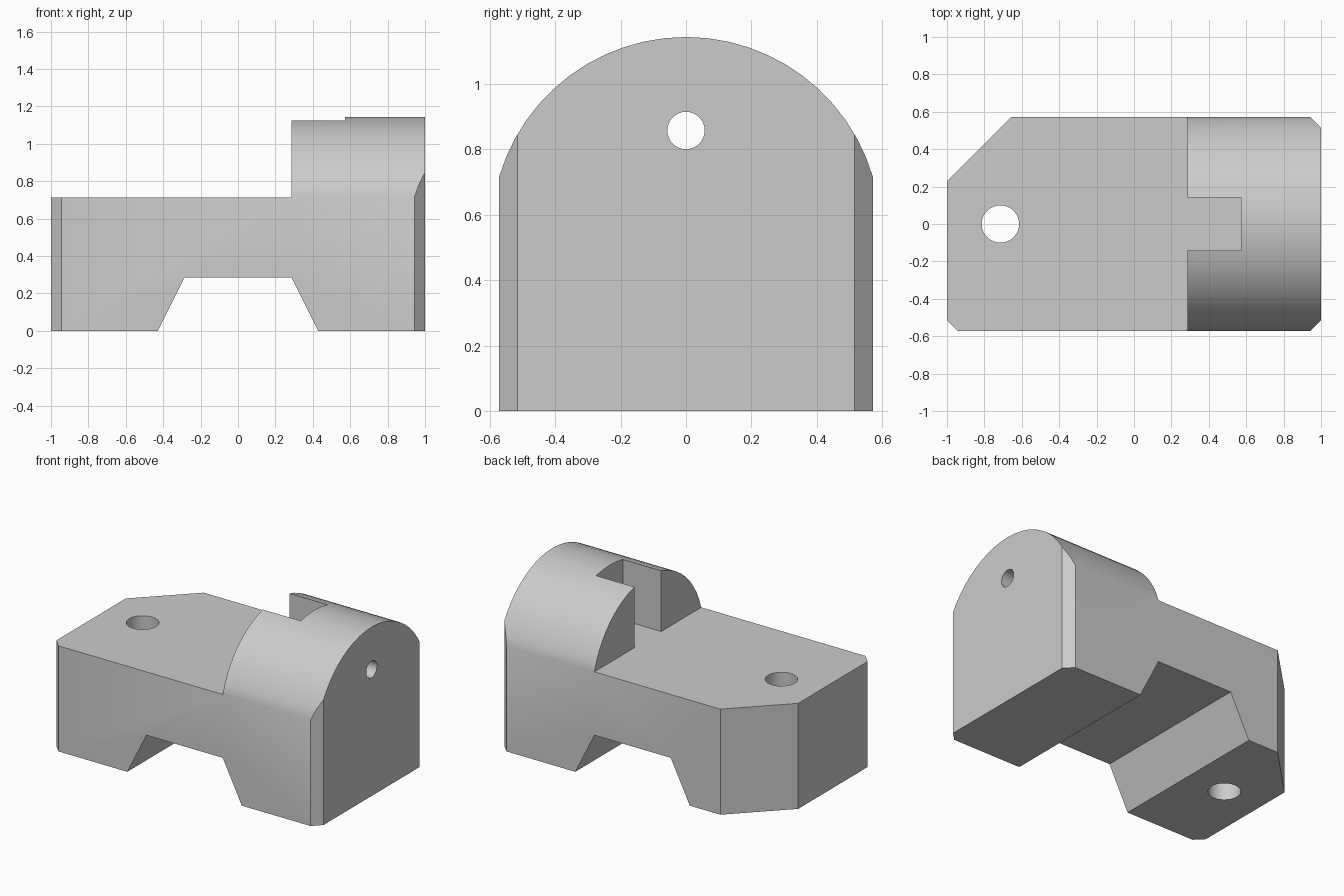
import bpy
import bmesh
from math import asin, sin, cos, pi, radians
from mathutils import Matrix, Vector

UNIT = 1 / 7  # one design unit; the block is 14 x 8 x 8

if "Cube" in bpy.data.objects:
    bpy.data.objects.remove(bpy.data.objects["Cube"], do_unlink=True)

grey = bpy.data.materials.new("plain grey")
grey.use_nodes = True
color = (0.6, 0.6, 0.6, 1)
grey.diffuse_color = color
grey.node_tree.nodes["Principled BSDF"].inputs["Base Color"].default_value = color


def prism(name, outline, axis, start, end):
    """Extrude a 2D outline along the x, y or z axis."""
    place = {"x": lambda a, b: (start, a, b),
             "y": lambda a, b: (a, start, b),
             "z": lambda a, b: (a, b, start)}[axis]
    move = Vector([(end - start) * (axis == k) for k in "xyz"])
    bm = bmesh.new()
    face = bm.faces.new([bm.verts.new(place(a, b)) for a, b in outline])
    grown = bmesh.ops.extrude_face_region(bm, geom=[face], use_keep_orig=True)
    moved = [v for v in grown["geom"] if isinstance(v, bmesh.types.BMVert)]
    bmesh.ops.translate(bm, verts=moved, vec=move)
    bmesh.ops.recalc_face_normals(bm, faces=bm.faces)
    mesh = bpy.data.meshes.new(name)
    bm.to_mesh(mesh)
    bm.free()
    mesh.materials.append(grey)
    obj = bpy.data.objects.new(name, mesh)
    bpy.context.collection.objects.link(obj)
    return obj


def circle(a, b, radius, sides=32):
    return [(a + radius * cos(2 * pi * i / sides),
             b + radius * sin(2 * pi * i / sides)) for i in range(sides)]


def corner(sx, sy, size):
    """Triangle that slices off a plan corner, reaching past the block."""
    x, y = 7 * sx, 4 * sy
    return [(x - sx * (size + 1), y + sy), (x + sx, y - sy * (size + 1)),
            (x + sx, y + sy)]


# Arched block: straight walls with a circular crown
radius = 25 / 6
half_angle = asin(4 / radius)
steps = 24
crown = [(radius * sin(t), 8 - radius + radius * cos(t))
         for t in (half_angle * (1 - 2 * i / steps) for i in range(1, steps))]
body = prism("clamp_block", [(-4, 0), (4, 0), (4, 5)] + crown + [(-4, 5)],
             "x", -7, 7)

# Cutters: deck with slot, underside notch, corners and holes
cutters = [
    prism("deck_cutter", [(-8, -5), (2, -5), (2, -1), (4, -1), (4, 1),
                          (2, 1), (2, 5), (-8, 5)], "z", 5, 9),
    prism("notch_cutter", [(-3.5, -1), (3.5, -1), (2, 2), (-2, 2)], "y", -5, 5),
    prism("bolt_hole_cutter", circle(-5, 0, 0.7), "z", -1, 7),
    prism("pin_hole_cutter", circle(0, 6, 0.4), "x", 3, 8),
]
for sx, sy, size in ((-1, 1, 2.4), (-1, -1, 0.4), (1, 1, 0.4), (1, -1, 0.4)):
    cutters.append(prism("corner_cutter", corner(sx, sy, size), "z", -1, 9))

for cutter in cutters:
    cutter.hide_render = True
    cut = body.modifiers.new(cutter.name, "BOOLEAN")
    cut.operation = "DIFFERENCE"
    cut.solver = "EXACT"
    cut.object = cutter

# Bake the cuts, scale to size and smooth the curved faces
bpy.context.view_layer.update()
graph = bpy.context.evaluated_depsgraph_get()
result = bpy.data.meshes.new_from_object(body.evaluated_get(graph))
body.modifiers.clear()
body.data = result
result.transform(Matrix.Scale(UNIT, 4))
for cutter in cutters:
    bpy.data.objects.remove(cutter, do_unlink=True)

bpy.ops.object.select_all(action="DESELECT")
body.select_set(True)
bpy.context.view_layer.objects.active = body
bpy.ops.object.shade_smooth_by_angle(angle=radians(20))
